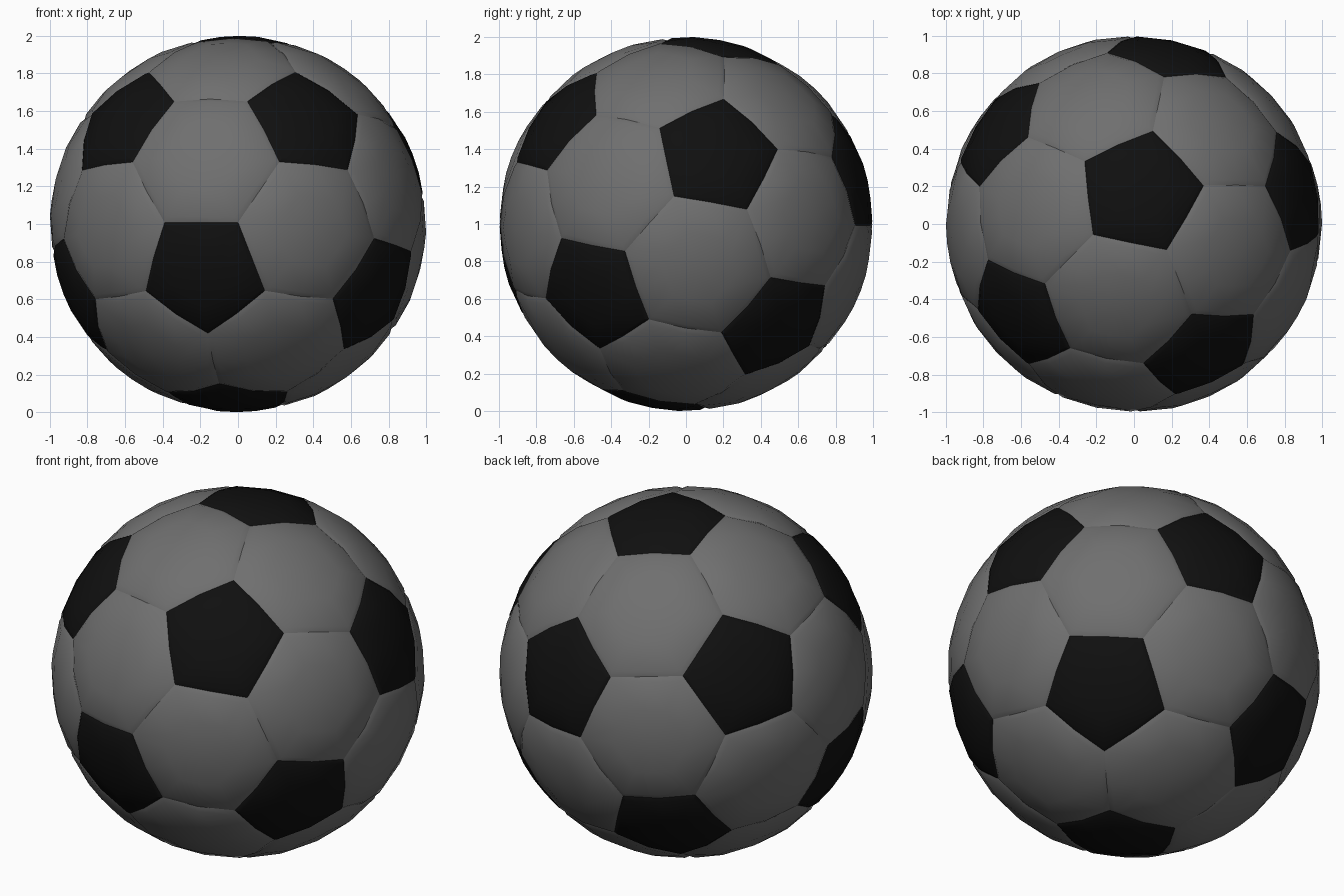
import bpy, bmesh, math
from mathutils import Matrix, Vector

if "Cube" in bpy.data.objects:
    bpy.data.objects.remove(bpy.data.objects["Cube"])


def material(name, c):
    m = bpy.data.materials.new(name)
    m.diffuse_color = (c, c, c, 1)
    m.use_nodes = True
    m.node_tree.nodes["Principled BSDF"].inputs["Base Color"].default_value = m.diffuse_color
    return m


grey = material("grey", 0.16)
black = material("black", 0.005)

# Base icosahedron, whose corners become the black panels
ico = bmesh.new()
bmesh.ops.create_icosphere(ico, subdivisions=1, radius=1)
ico.verts.ensure_lookup_table()
ico.faces.ensure_lookup_table()

# Turn it so that three neighbouring corners match the measured panel centres
target = Matrix(((0.032, 0.174, 0.984),
                 (0.906, 0.170, 0.387),
                 (0.190, 0.944, 0.268))).transposed()
source = Matrix([v.co for v in ico.faces[0].verts]).transposed()
rot = target @ source.inverted()
for _ in range(20):
    rot = (rot + rot.transposed().inverted()) * 0.5
if rot.determinant() < 0:
    rot = rot * -1
for v in ico.verts:
    v.co = (rot @ v.co).normalized()


def third(a, b):
    return (a + (b - a) / 3).normalized()


# One puffed panel: rings from centre to seam, then a short wall into the seam
RINGS = ((0.5, 1.0), (0.92, 0.996), (1.0, 0.986), (1.0, 0.955))


def add_panel(bm, corners):
    centre = sum(corners, Vector()).normalized()
    rim = []
    for i, p in enumerate(corners):
        q = corners[(i + 1) % len(corners)]
        rim += [p, ((p + q) / 2).normalized()]
    n = len(rim)
    mid = bm.verts.new(centre)
    last = None
    for t, r in RINGS:
        ring = [bm.verts.new(centre.lerp(p, t).normalized() * r) for p in rim]
        for i in range(n):
            j = (i + 1) % n
            if last is None:
                bm.faces.new((mid, ring[i], ring[j]))
            else:
                bm.faces.new((last[i], ring[i], ring[j], last[j]))
        last = ring


def finish(name, bm, mat):
    me = bpy.data.meshes.new(name)
    bm.to_mesh(me)
    bm.free()
    me.materials.append(mat)
    ob = bpy.data.objects.new(name, me)
    bpy.context.collection.objects.link(ob)
    ob.location.z = 1
    bpy.ops.object.select_all(action='DESELECT')
    ob.select_set(True)
    bpy.context.view_layer.objects.active = ob
    bpy.ops.object.shade_smooth_by_angle(angle=math.radians(35))


# Black five-sided panels
bm = bmesh.new()
for v in ico.verts:
    u = v.co.orthogonal().normalized()
    w = v.co.cross(u)
    near = [e.other_vert(v).co for e in v.link_edges]
    near.sort(key=lambda p: math.atan2(p.dot(w), p.dot(u)))
    add_panel(bm, [third(v.co, p) for p in near])
finish("pentagon_panels", bm, black)

# Grey six-sided panels
bm = bmesh.new()
for f in ico.faces:
    pts = [v.co for v in f.verts]
    if (pts[1] - pts[0]).cross(pts[2] - pts[0]).dot(pts[0]) < 0:
        pts.reverse()
    corners = []
    for i in range(3):
        a, b = pts[i], pts[(i + 1) % 3]
        corners += [third(a, b), third(b, a)]
    add_panel(bm, corners)
finish("hexagon_panels", bm, grey)
ico.free()
